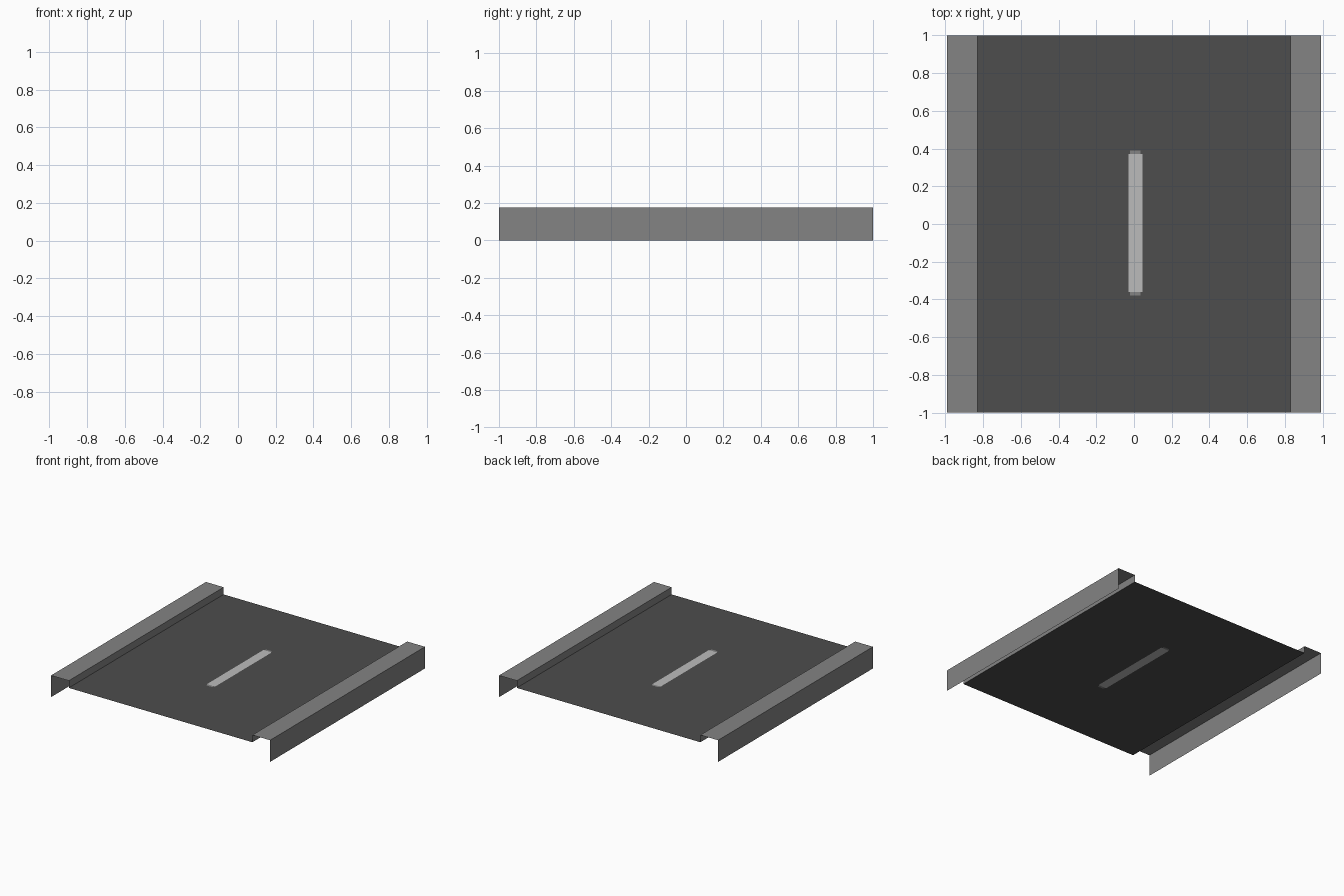
import bpy, bmesh

if "Cube" in bpy.data.objects:
    bpy.data.objects.remove(bpy.data.objects["Cube"])

TOP, ROAD, INNER, OUTER = 0.177, 0.118, 0.83, 0.99


def material(name, v):
    m = bpy.data.materials.new(name)
    m.diffuse_color = (v, v, v, 1)
    m.use_nodes = True
    m.node_tree.nodes["Principled BSDF"].inputs["Base Color"].default_value = m.diffuse_color
    return m


asphalt = material("asphalt_dark_grey", 0.074)
concrete = material("concrete_grey", 0.23)
paint = material("line_paint_light_grey", 0.5)


def finish(name, bm, mats):
    me = bpy.data.meshes.new(name)
    bm.to_mesh(me)
    bm.free()
    for m in mats:
        me.materials.append(m)
    ob = bpy.data.objects.new(name, me)
    bpy.context.collection.objects.link(ob)
    return ob


# Road sheet, cut along the outline of the painted centre dash
xs = [-INNER, -0.03, -0.02, 0.035, 0.045, INNER]
ys = [-1, -0.38, -0.36, 0.372, 0.39, 1]
bm = bmesh.new()
grid = [[bm.verts.new((x, y, ROAD)) for y in ys] for x in xs]
for i in range(5):
    for j in range(5):
        f = bm.faces.new((grid[i][j], grid[i + 1][j],
                          grid[i + 1][j + 1], grid[i][j + 1]))
        if j == 2 and 1 <= i <= 3:
            f.material_index = 1      # painted dash
        elif i == 2 and j in (1, 3):
            f.material_index = 2      # worn ends of the dash
finish("road", bm, [asphalt, paint, concrete])


# Pavements: open sheet profile (kerb, top, outer wall) run along y
def pavement(name, side):
    profile = [(INNER, ROAD), (INNER, TOP), (OUTER, TOP), (OUTER, 0)]
    bm = bmesh.new()
    rows = [[bm.verts.new((side * x, y, z)) for y in (-1, 1)] for x, z in profile]
    for a, b in zip(rows, rows[1:]):
        quad = (a[0], b[0], b[1], a[1])
        bm.faces.new(quad if side > 0 else quad[::-1])
    finish(name, bm, [concrete])


pavement("right_pavement", 1)
pavement("left_pavement", -1)
